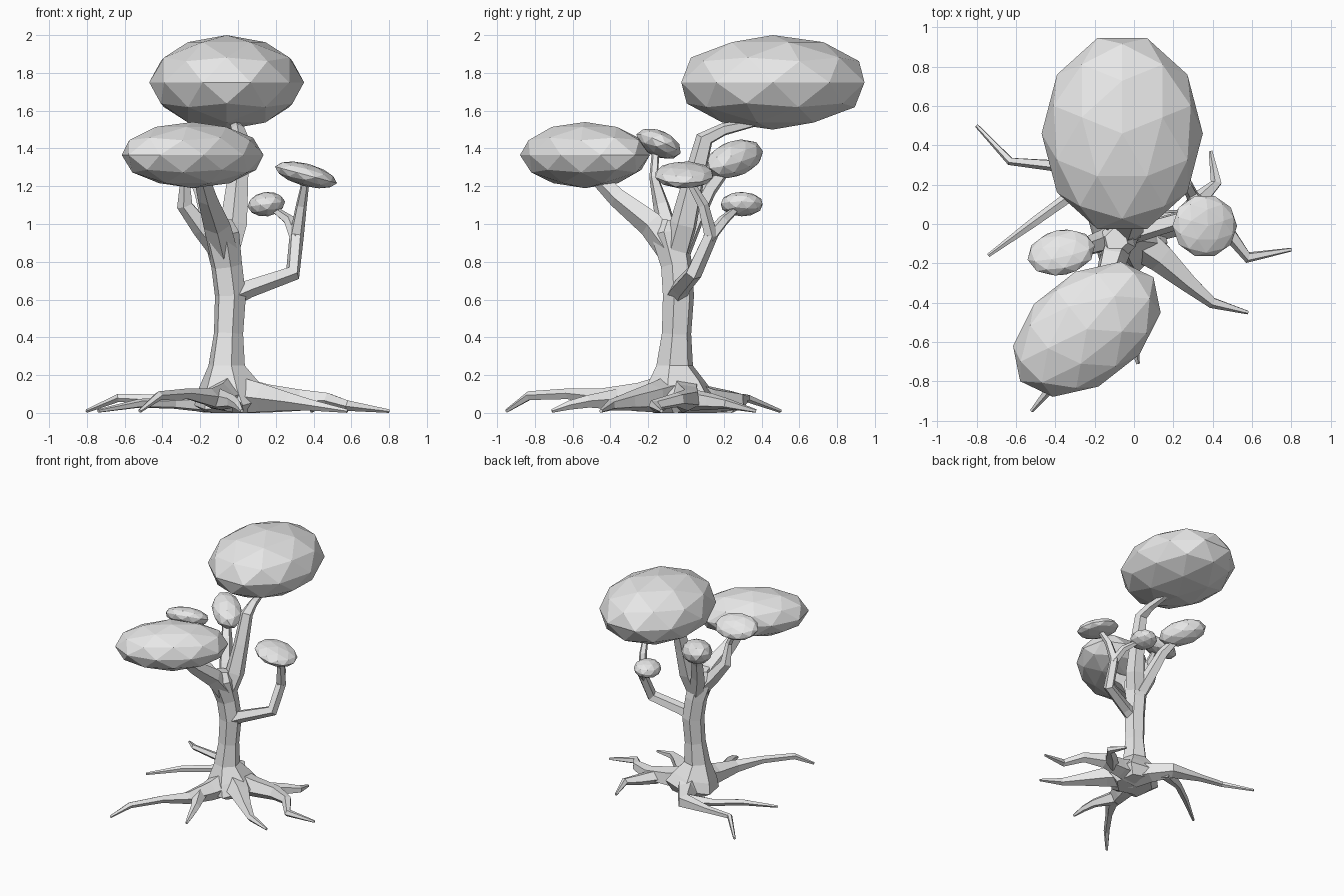
import bpy, bmesh, math
from mathutils import Vector, Matrix, Euler

cube = bpy.data.objects.get("Cube")
if cube:
    bpy.data.objects.remove(cube, do_unlink=True)

GREY = (0.8, 0.8, 0.8, 1)
mat = bpy.data.materials.new("light grey")
mat.use_nodes = True
mat.diffuse_color = GREY
mat.node_tree.nodes["Principled BSDF"].inputs["Base Color"].default_value = GREY


def finish(bm, name):
    bmesh.ops.recalc_face_normals(bm, faces=bm.faces)
    mesh = bpy.data.meshes.new(name)
    bm.to_mesh(mesh)
    bm.free()
    mesh.materials.append(mat)
    obj = bpy.data.objects.new(name, mesh)
    bpy.context.collection.objects.link(obj)


def limb(name, points, sides=5):
    """Tapered faceted tube; each point is x, y, z, radius."""
    bm = bmesh.new()
    path = [Vector(p[:3]) for p in points]
    axis = (path[1] - path[0]).normalized()
    side = axis.orthogonal().normalized()
    rings = []
    for i, p in enumerate(path):
        before, after = path[max(i - 1, 0)], path[min(i + 1, len(path) - 1)]
        new_axis = (after - before).normalized()
        side = axis.rotation_difference(new_axis) @ side
        axis = new_axis
        ring = []
        for k in range(sides):
            turn = Matrix.Rotation(math.tau * k / sides, 3, axis)
            v = p + turn @ side * points[i][3]
            v.z = max(v.z, 0.0)
            ring.append(bm.verts.new(v))
        rings.append(ring)
    for a, b in zip(rings, rings[1:]):
        for k in range(sides):
            n = (k + 1) % sides
            bm.faces.new((a[k], a[n], b[n], b[k]))
    bm.faces.new(rings[0])
    bm.faces.new(rings[-1])
    finish(bm, name)


def foliage(name, centre, radii, tilt=(0, 0, 0)):
    """Flattened faceted ball of leaves."""
    bm = bmesh.new()
    bmesh.ops.create_icosphere(bm, subdivisions=2, radius=1)
    rot = Euler([math.radians(a) for a in tilt]).to_matrix().to_4x4()
    spin = Matrix.Rotation(math.radians(18), 4, 'Z')
    bm.transform(Matrix.Translation(centre) @ rot @ Matrix.Diagonal((*radii, 1)) @ spin)
    finish(bm, name)


# Trunk with a flared foot
limb("trunk", [(-.03, -.03, 0, .15), (-.03, -.04, .06, .21), (-.05, -.05, .14, .17),
               (-.06, -.06, .25, .10), (-.05, -.05, .42, .08), (-.04, -.04, .62, .085),
               (-.06, -.05, .78, .085), (-.09, -.09, .95, .10), (-.09, -.08, 1.02, .06)], 6)

# Main branches
limb("front_branch", [(-.07, -.06, .84, .08), (-.11, -.18, 1.0, .075),
                      (-.16, -.36, 1.14, .055), (-.2, -.5, 1.28, .04)])
limb("back_branch", [(-.07, -.06, .82, .075), (-.02, -.01, 1.0, .075), (0, .04, 1.22, .06),
                     (.01, .1, 1.45, .05), (0, .2, 1.5, .035), (-.03, .42, 1.55, .02)])
limb("left_front_branch", [(-.08, -.06, .85, .065), (-.19, -.1, .98, .055),
                           (-.28, -.13, 1.1, .045), (-.28, -.17, 1.25, .025),
                           (-.35, -.16, 1.4, .02)])
limb("left_back_branch", [(-.08, -.03, .85, .06), (-.14, .04, 1.02, .055),
                          (-.19, .12, 1.18, .045), (-.27, .23, 1.32, .03)])
limb("right_branch", [(-.04, -.05, .62, .06), (.06, -.03, .66, .05), (.29, .04, .74, .045),
                      (.31, .13, .94, .04), (.335, .09, 1.1, .03), (.36, .01, 1.24, .02)])
limb("right_twig", [(.31, .12, .92, .035), (.27, .2, 1.02, .03), (.16, .29, 1.1, .015)])

# Spreading roots, forking away from the foot
limb("front_root", [(-.05, -.08, .1, .11), (-.09, -.25, .08, .08), (-.15, -.45, .08, .05),
                    (-.27, -.62, .1, .03), (-.42, -.83, .09, .025), (-.52, -.95, .01, .01)])
limb("front_root_fork", [(-.11, -.36, .07, .06), (-.03, -.52, .06, .035),
                         (0, -.62, .04, .025), (.02, -.71, .01, .01)])
limb("front_right_root", [(-.02, -.05, .1, .11), (.14, -.17, .08, .08),
                          (.28, -.3, .06, .05), (.4, -.4, .04, .03), (.58, -.45, .01, .01)])
limb("right_root", [(-.02, -.02, .1, .11), (.15, 0, .08, .08), (.33, .02, .07, .06),
                    (.48, -.04, .07, .04), (.58, -.17, .04, .03), (.8, -.13, .01, .01)])
limb("right_root_fork", [(.25, .02, .07, .06), (.34, .13, .06, .045),
                         (.42, .21, .05, .03), (.39, .37, .01, .01)])
limb("back_root", [(-.04, -.02, .09, .12), (-.09, .12, .07, .08), (-.17, .26, .06, .06),
                   (-.42, .3, .07, .03), (-.63, .32, .08, .022), (-.8, .5, .01, .01)])
limb("back_root_fork", [(-.13, .22, .05, .06), (-.34, .13, .05, .03),
                        (-.52, 0, .05, .025), (-.74, -.16, .01, .01)])

# Leaf clusters
foliage("top_crown", (-.06, .46, 1.75), (.41, .51, .25))
foliage("front_crown", (-.24, -.535, 1.365), (.43, .28, .175), (0, 0, 38))
foliage("right_cluster", (.36, -.01, 1.26), (.17, .16, .06), (0, 15, 0))
foliage("small_right_cluster", (.15, .295, 1.105), (.1, .115, .065), (0, -8, 0))
foliage("left_front_cluster", (-.37, -.145, 1.425), (.175, .125, .07), (-25, 0, 12))
foliage("left_back_cluster", (-.28, .255, 1.345), (.19, .115, .095), (0, -15, 135))
